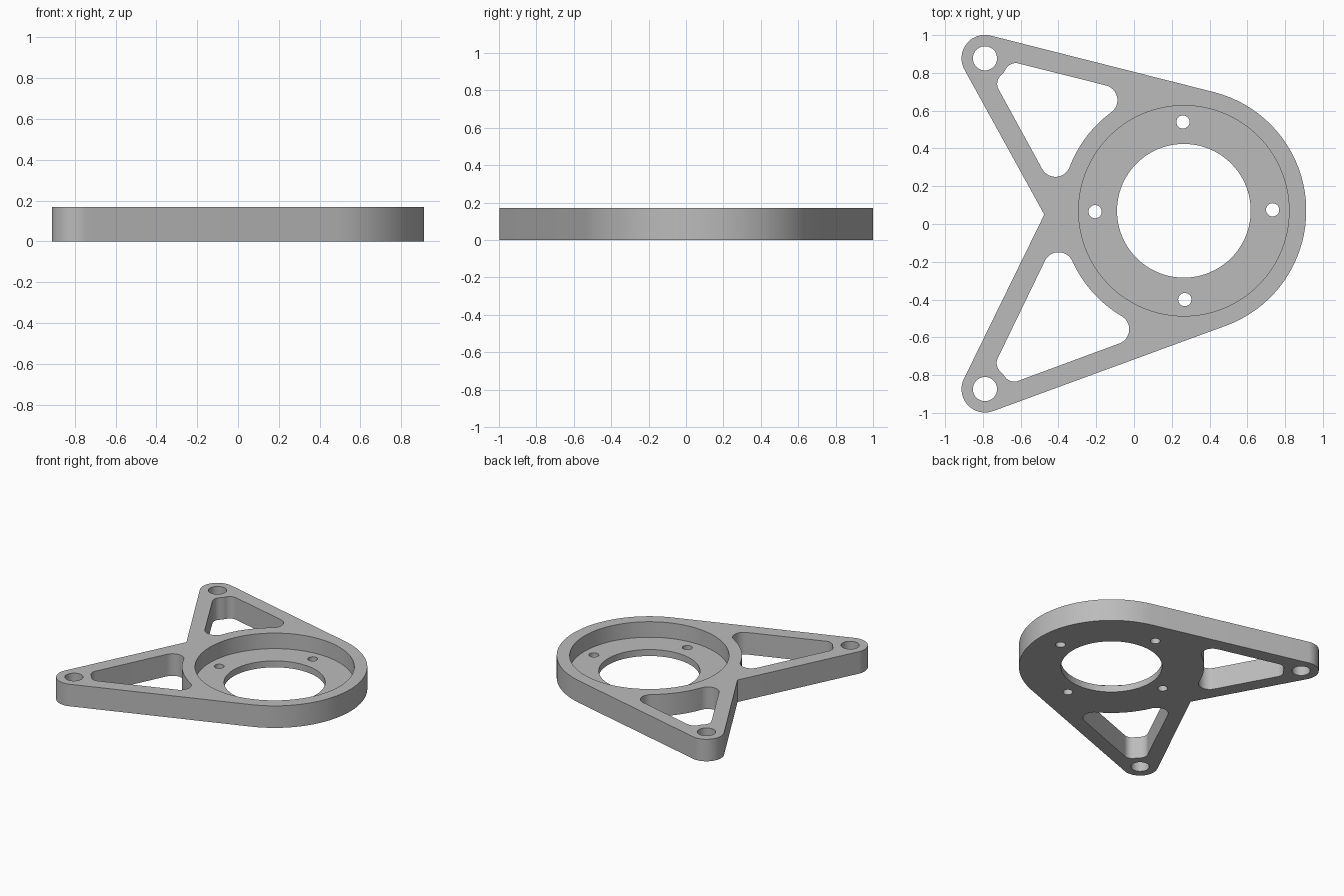
import bpy
import bmesh
from math import asin, atan2, ceil, cos, radians, sin, tau, pi
from mathutils import Vector

cube = bpy.data.objects.get("Cube")
if cube:
    bpy.data.objects.remove(cube, do_unlink=True)

HEIGHT, FLOOR = 0.17, 0.05
RING_C, RING_R = Vector((0.264, 0.07)), 0.648
LUG_R, LUG_HOLE = 0.124, 0.064
LUG_UP, LUG_LOW = Vector((-0.789, 0.877)), Vector((-0.789, -0.874))
NOTCH = Vector((-0.475, 0.05))
STEP = radians(4)


def polar(centre, radius, degrees):
    a = radians(degrees)
    return centre + radius * Vector((cos(a), sin(a)))


def circle(centre, radius, count):
    return [polar(centre, radius, 360 * i / count) for i in range(count)]


def belt(discs):
    """Counter-clockwise tangent loop; negative radii curve the other way."""
    count = len(discs)
    headings = []
    for i, (c, r) in enumerate(discs):
        c2, r2 = discs[(i + 1) % count]
        d = c2 - c
        ratio = max(-1, min(1, (r - r2) / d.length))
        headings.append(atan2(d.y, d.x) + asin(ratio))
    points = []
    for i, (c, r) in enumerate(discs):
        start = headings[i - 1]
        turn = (headings[i] - start) % tau
        if r < 0:
            turn -= tau
        steps = max(1, ceil(abs(turn) / STEP)) if r else 0
        for k in range(steps + 1):
            a = start - pi / 2 + (turn * k / steps if steps else 0)
            p = c + r * Vector((cos(a), sin(a)))
            if not points or (p - points[-1]).length > 0.0005:
                points.append(p)
    if (points[0] - points[-1]).length < 0.0005:
        points.pop()
    return points


def window(lug, outer, lug_outer, lug_inner, inner):
    """Filleted opening between a lug and the ring, corners given by angle."""
    big, small = 0.08, 0.06
    return [
        (polar(RING_C, RING_R + big, outer), big),
        (polar(lug, LUG_R + small, lug_outer), small),
        (lug, -LUG_R),
        (polar(lug, LUG_R + small, lug_inner), small),
        (polar(RING_C, RING_R + big, inner), big),
        (RING_C, -RING_R),
    ]


# Flat profiles
outline = belt([(RING_C, RING_R), (LUG_UP, LUG_R), (NOTCH, 0), (LUG_LOW, LUG_R)])
upper = belt(window(LUG_UP, 126.4, -27.6, -47.3, 159.1))
lower = belt(window(LUG_LOW, 239.5, 32.8, 48.5, 204.3)[4::-1] + [(RING_C, -RING_R)])
through = [upper, lower] + [circle(c, LUG_HOLE, 40) for c in (LUG_UP, LUG_LOW)]
pocket = circle(RING_C, 0.557, 120)
bore = [circle(RING_C, 0.354, 96)]
bore += [circle(polar(RING_C, 0.47, 0.6 + 90 * i), 0.035, 28) for i in range(4)]

bm = bmesh.new()


def loop_edges(points, z):
    verts = [bm.verts.new((p.x, p.y, z)) for p in points]
    return [bm.edges.new((v, verts[(i + 1) % len(verts)])) for i, v in enumerate(verts)]


def cap(loops, z):
    edges = [e for loop in loops for e in loop_edges(loop, z)]
    bmesh.ops.triangle_fill(bm, edges=edges, use_beauty=True, normal=(0, 0, 1))


def wall(points, z0, z1):
    for a, b in zip(loop_edges(points, z0), loop_edges(points, z1)):
        bm.faces.new((*a.verts, b.verts[1], b.verts[0]))


# Underside, rim and recessed floor
cap([outline] + through + bore, 0)
cap([outline] + through + [pocket], HEIGHT)
cap([pocket] + bore, FLOOR)

# Outer, window, hole and pocket walls
for points in [outline] + through:
    wall(points, 0, HEIGHT)
for points in bore:
    wall(points, 0, FLOOR)
wall(pocket, FLOOR, HEIGHT)

bmesh.ops.remove_doubles(bm, verts=bm.verts[:], dist=0.0001)
bmesh.ops.recalc_face_normals(bm, faces=bm.faces[:])
mesh = bpy.data.meshes.new("mounting_bracket")
bm.to_mesh(mesh)
bm.free()

# Grey metal
grey = bpy.data.materials.new("grey")
grey.use_nodes = True
colour = (0.5, 0.5, 0.5, 1)
grey.diffuse_color = colour
grey.node_tree.nodes["Principled BSDF"].inputs["Base Color"].default_value = colour
mesh.materials.append(grey)

bracket = bpy.data.objects.new("mounting_bracket", mesh)
bpy.context.collection.objects.link(bracket)
bpy.ops.object.select_all(action="DESELECT")
bracket.select_set(True)
bpy.context.view_layer.objects.active = bracket
bpy.ops.object.shade_smooth_by_angle(angle=radians(30))
